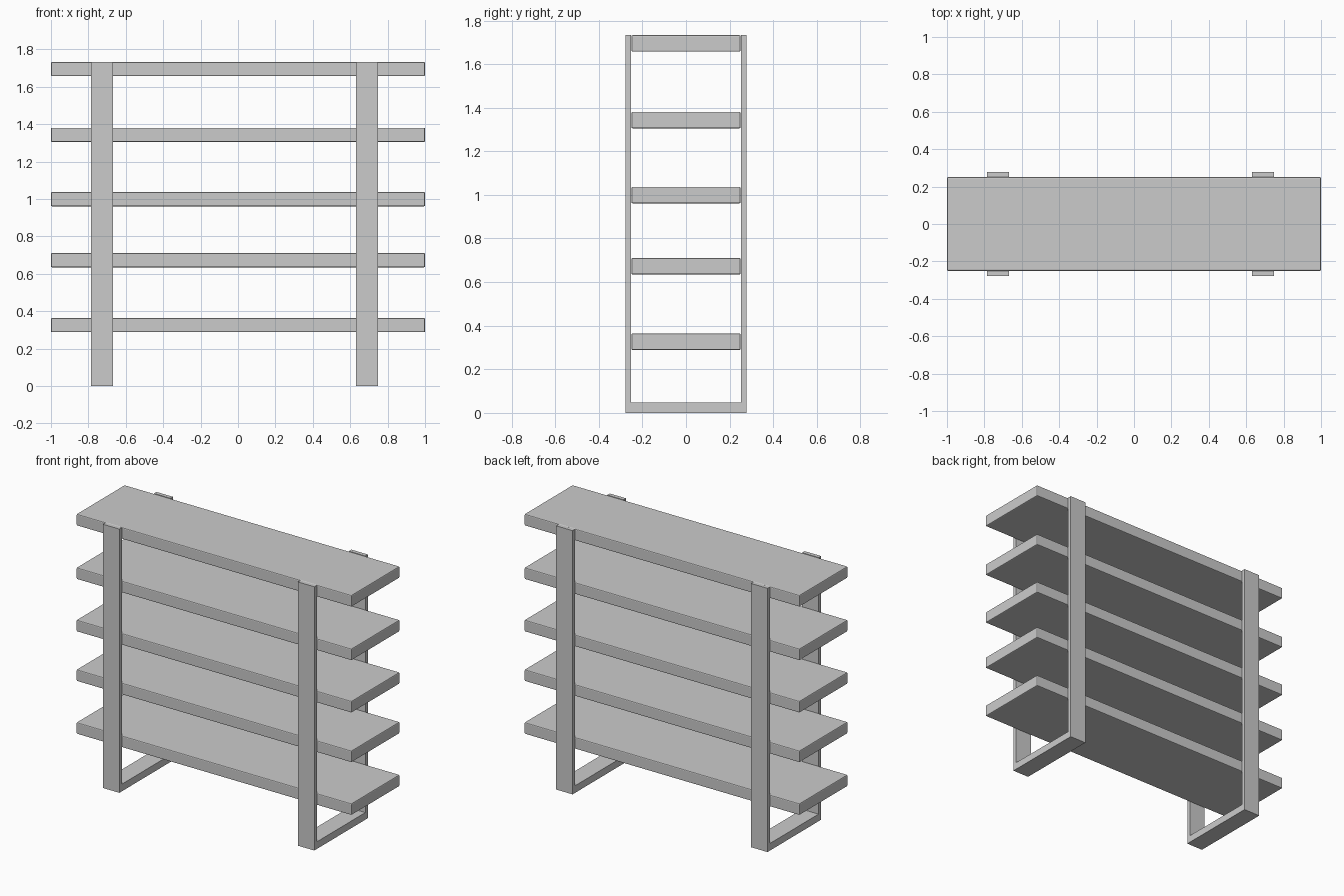
import bpy, bmesh
from mathutils import Matrix

if "Cube" in bpy.data.objects:
    bpy.data.objects.remove(bpy.data.objects["Cube"])


def new_object(name, bm):
    bmesh.ops.recalc_face_normals(bm, faces=bm.faces)
    mesh = bpy.data.meshes.new(name)
    bm.to_mesh(mesh)
    bm.free()
    obj = bpy.data.objects.new(name, mesh)
    bpy.context.collection.objects.link(obj)
    return obj


def shelf(name, z_mid):
    bm = bmesh.new()
    bmesh.ops.create_cube(bm, size=1, matrix=Matrix.Translation((0, 0, z_mid))
                          @ Matrix.Diagonal((2.0, 0.501, 0.076, 1)))
    obj = new_object(name, bm)
    bevel = obj.modifiers.new("soft_edges", 'BEVEL')
    bevel.width = 0.006
    bevel.segments = 2
    return obj


def u_frame(name, x0, x1):
    # U-shaped profile in the y-z plane, extruded along x
    out, inn, top, base = 0.278, 0.252, 1.733, 0.047
    profile = [(-out, 0), (out, 0), (out, top), (inn, top),
               (inn, base), (-inn, base), (-inn, top), (-out, top)]
    bm = bmesh.new()
    face = bm.faces.new([bm.verts.new((x0, y, z)) for y, z in profile])
    ext = bmesh.ops.extrude_face_region(bm, geom=[face], use_keep_orig=True)
    moved = [v for v in ext["geom"] if isinstance(v, bmesh.types.BMVert)]
    bmesh.ops.translate(bm, verts=moved, vec=(x1 - x0, 0, 0))
    return new_object(name, bm)


# Five boards, bottom to top
for i, z in enumerate((0.326, 0.673, 0.999, 1.343, 1.695)):
    shelf(f"shelf_{i + 1}", z)

# Two floor-standing frames gripping the boards
u_frame("left_frame", -0.787, -0.668)
u_frame("right_frame", 0.630, 0.749)
